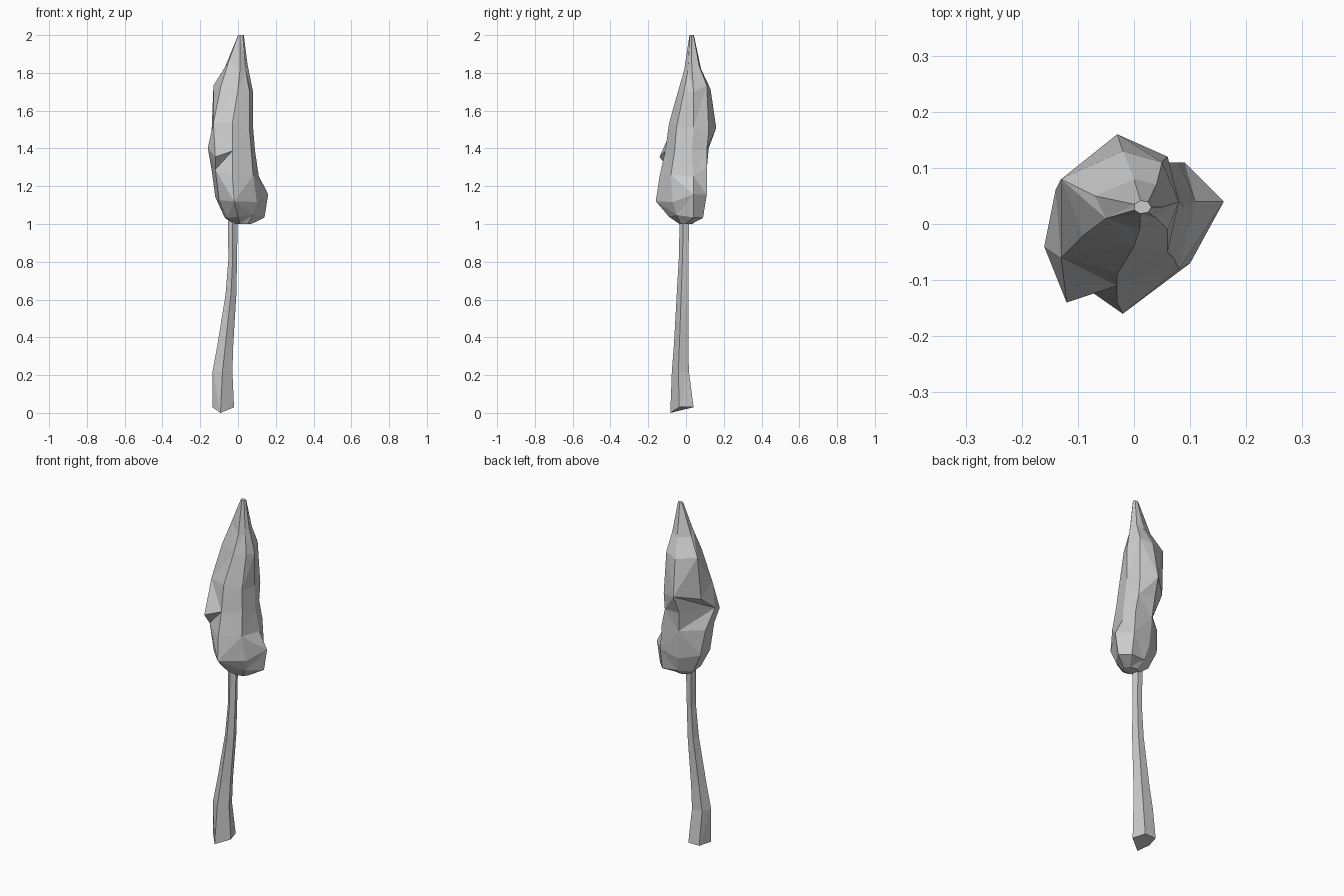
import bpy
import bmesh
import math
import random

random.seed(4)
cube = bpy.data.objects.get("Cube")
if cube:
    bpy.data.objects.remove(cube, do_unlink=True)

grey = bpy.data.materials.new("plain grey")
grey.use_nodes = True
colour = (0.6, 0.6, 0.6, 1)
grey.diffuse_color = colour
grey.node_tree.nodes["Principled BSDF"].inputs["Base Color"].default_value = colour


def oval(z, cx, cy, rx, ry, sides, start=0.0):
    """A ring of points around a centre."""
    angles = [start + math.tau * i / sides for i in range(sides)]
    return [(cx + rx * math.cos(a), cy + ry * math.sin(a), z) for a in angles]


def loft(name, rings):
    """Skin a stack of rings with flat triangles and close both ends."""
    bm = bmesh.new()
    loops = [[bm.verts.new(p) for p in ring] for ring in rings]
    sides = len(loops[0])
    for row, (low, high) in enumerate(zip(loops, loops[1:])):
        for i in range(sides):
            j = (i + 1) % sides
            if (row + i) % 2:
                bm.faces.new((low[i], low[j], high[j]))
                bm.faces.new((low[i], high[j], high[i]))
            else:
                bm.faces.new((low[i], low[j], high[i]))
                bm.faces.new((low[j], high[j], high[i]))
    bm.faces.new(loops[0][::-1])
    bm.faces.new(loops[-1])
    bmesh.ops.recalc_face_normals(bm, faces=bm.faces)
    mesh = bpy.data.meshes.new(name)
    bm.to_mesh(mesh)
    bm.free()
    mesh.materials.append(grey)
    obj = bpy.data.objects.new(name, mesh)
    bpy.context.collection.objects.link(obj)
    return obj


# Foliage: outlines in hundredths of a unit, east first and anticlockwise
outlines = {
    1.04: [(14, 4), (9, 9), (0, 8), (-7, 3), (-6, -5), (0, -9), (8, -5)],
    1.14: [(16, 4), (9, 11), (-2, 10), (-12, 4), (-10, -8), (-2, -16), (10, -7)],
    1.27: [(11, 4), (8, 11), (-3, 11), (-14, 2), (-12, -9), (-3, -14), (8, -8)],
    1.38: [(9, 3), (6, 11), (-4, 12), (-16, -4), (-12, -14), (-3, -11), (7, -6)],
    1.51: [(8, 4), (6, 12), (-3, 16), (-14, 6), (-13, -6), (-3, -9), (6, -5)],
    1.71: [(8, 4), (5, 11), (-2, 13), (-13, 8), (-9, -2), (0, -4), (6, -1)],
    1.84: [(5, 3), (4, 7), (0, 8), (-7, 5), (-5, 1), (1, -1), (4, 1)],
}
crown = [oval(1.0, 0.02, 0, 0.05, 0.035, 7)]
for z, outline in outlines.items():
    wobble = 0.01 if z < 1.1 else 0.03
    crown.append([(x / 100, y / 100, z + random.uniform(-wobble, wobble))
                  for x, y in outline])
crown.append(oval(2.0, 0.015, 0.03, 0.016, 0.012, 7))
loft("foliage", crown)

# Trunk: bent five-sided stem, thicker towards the foot
stem = [
    (0.03, -0.078, -0.015, 0.060, 0.068),
    (0.22, -0.082, -0.025, 0.055, 0.050),
    (0.36, -0.067, -0.022, 0.044, 0.042),
    (0.63, -0.037, -0.015, 0.030, 0.034),
    (0.82, -0.028, -0.010, 0.024, 0.028),
    (1.05, -0.028, -0.005, 0.028, 0.028),
]
trunk = [oval(*ring, 5, -math.pi / 2) for ring in stem]
x, y, _ = trunk[0][0]
trunk[0][0] = (x - 0.015, y, 0)
loft("trunk", trunk)
